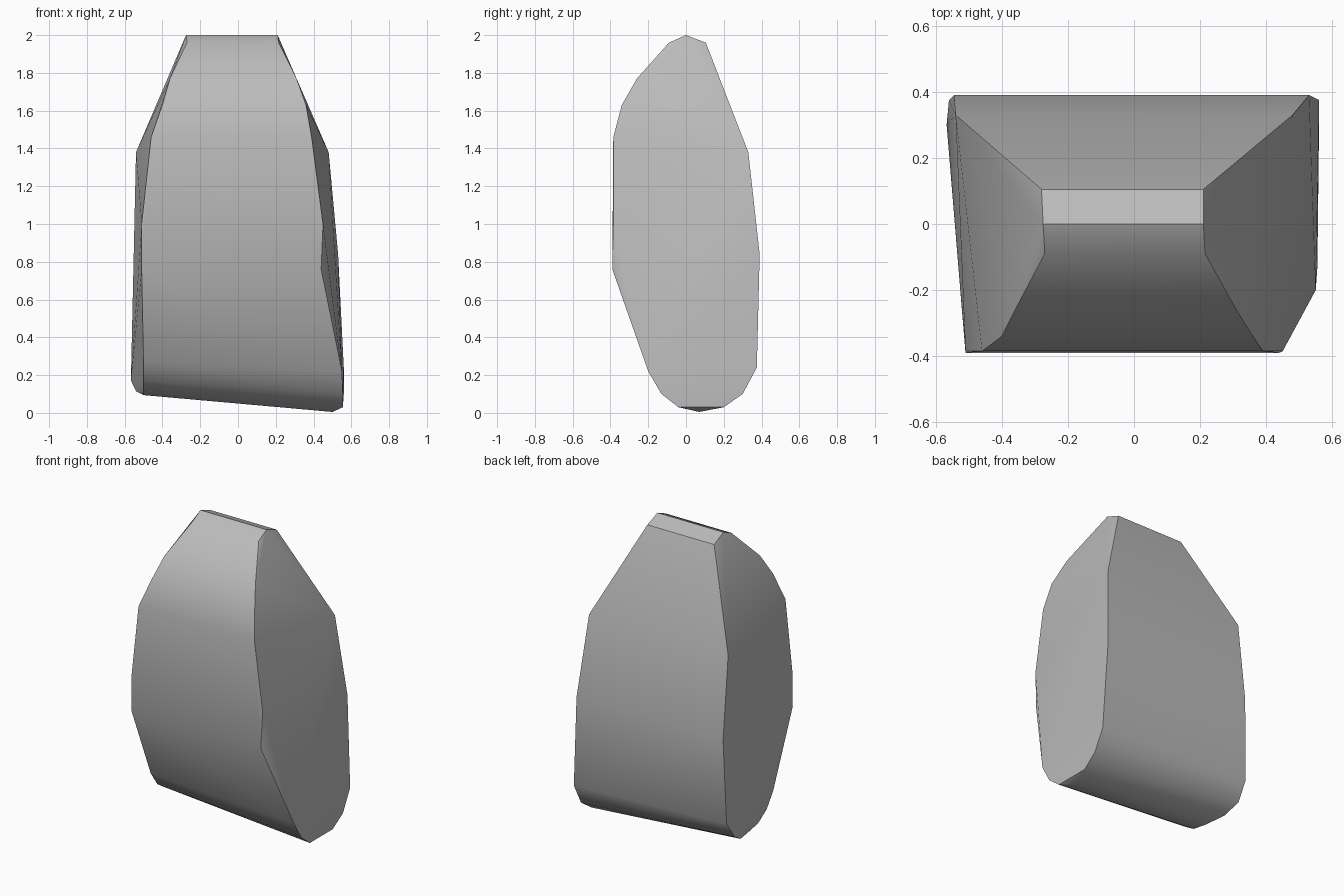
import bpy, bmesh, math

cube = bpy.data.objects.get("Cube")
if cube:
    bpy.data.objects.remove(cube, do_unlink=True)

# Stone grey
grey = bpy.data.materials.new("stone grey")
grey.use_nodes = True
colour = (0.5, 0.5, 0.5, 1)
grey.diffuse_color = colour
grey.node_tree.nodes["Principled BSDF"].inputs["Base Color"].default_value = colour

# Rounded side outline: y, z, and how far the stone reaches to each end
outline = [
    (0.0, 2.0, -0.275, 0.21), (0.105, 1.96, -0.28, 0.21),
    (0.33, 1.38, -0.54, 0.48), (0.39, 0.84, -0.545, 0.53),
    (0.375, 0.24, -0.56, 0.56), (0.30, 0.1, -0.567, 0.56),
    (0.20, 0.03, -0.54, 0.555), (0.07, 0.005, -0.5, 0.5),
    (-0.04, 0.03, -0.5, 0.555), (-0.13, 0.1, -0.5, 0.555),
    (-0.20, 0.22, -0.5, 0.55), (-0.39, 0.76, -0.51, 0.44),
    (-0.385, 1.0, -0.51, 0.45), (-0.385, 1.46, -0.46, 0.39),
    (-0.34, 1.63, -0.40, 0.36), (-0.26, 1.77, -0.36, 0.31),
    (-0.09, 1.96, -0.27, 0.215),
]

# Faceted stone, with the underside tilted up towards one end
bm = bmesh.new()
for y, z, near, far in outline:
    lift = 0.09 * max(0, 1 - z / 0.5)
    bm.verts.new((near, y, z + lift))
    bm.verts.new((far, y, z))
bmesh.ops.convex_hull(bm, input=bm.verts)
bmesh.ops.delete(bm, geom=[v for v in bm.verts if not v.link_faces], context='VERTS')
bmesh.ops.recalc_face_normals(bm, faces=bm.faces)
mesh = bpy.data.meshes.new("stone")
bm.to_mesh(mesh)
bm.free()
mesh.materials.append(grey)
stone = bpy.data.objects.new("stone", mesh)
bpy.context.collection.objects.link(stone)

# Soft rounded bands, crisp ends
bpy.context.view_layer.objects.active = stone
stone.select_set(True)
bpy.ops.object.shade_smooth_by_angle(angle=math.radians(32))
